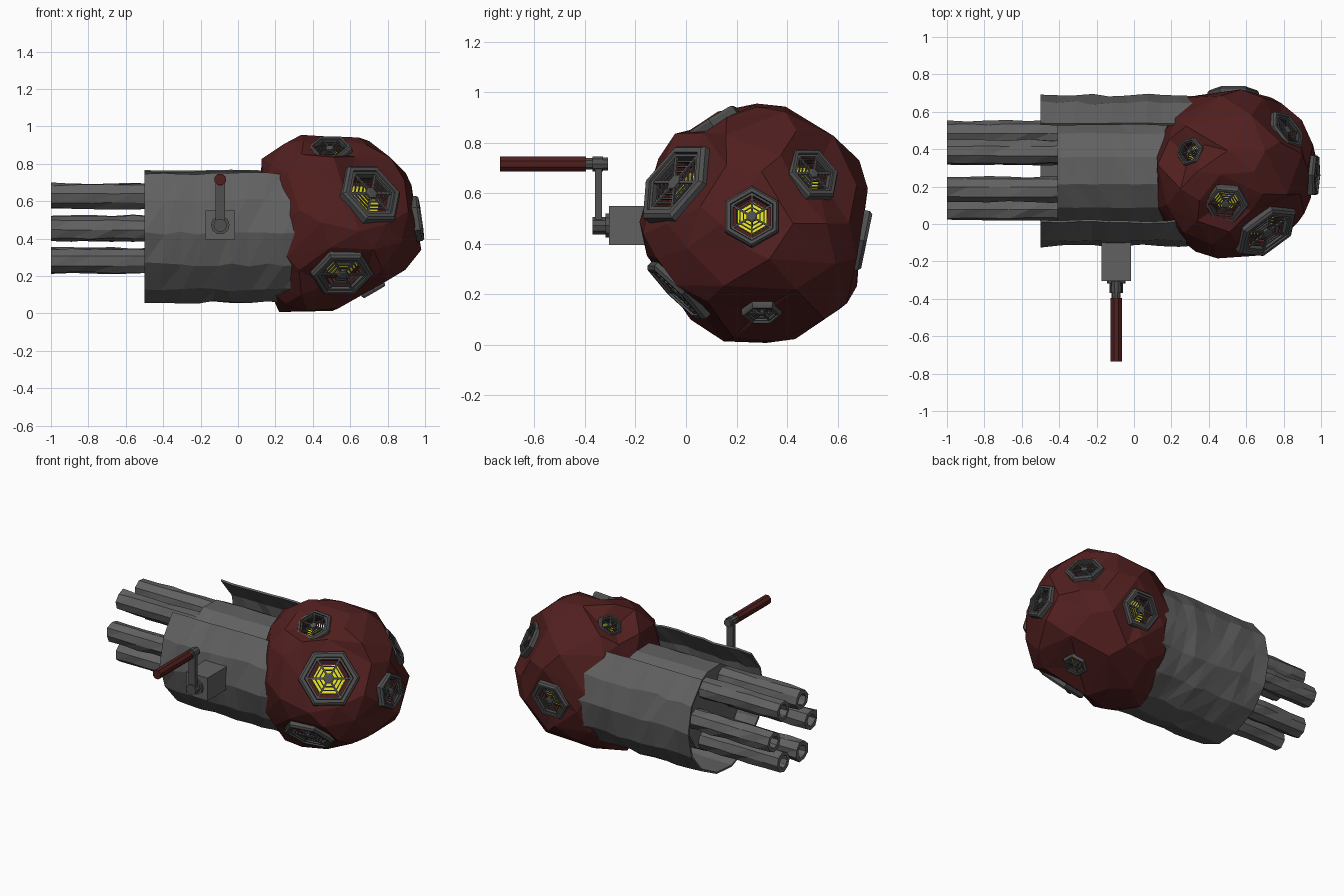
import bpy, bmesh, math, random
from mathutils import Vector, Matrix

if "Cube" in bpy.data.objects:
    bpy.data.objects.remove(bpy.data.objects["Cube"])

random.seed(4)


def material(name, rgb):
    m = bpy.data.materials.new(name)
    m.diffuse_color = (*rgb, 1)
    m.use_nodes = True
    m.node_tree.nodes["Principled BSDF"].inputs["Base Color"].default_value = m.diffuse_color
    return m


RED = material("dark red", (0.082, 0.0135, 0.0135))
GREY = material("metal grey", (0.120, 0.120, 0.120))
DARK = material("grille grey", (0.078, 0.081, 0.078))
YELLOW = material("glow yellow", (0.85, 0.82, 0.02))


def finish(name, bm, mats):
    bmesh.ops.recalc_face_normals(bm, faces=bm.faces)
    me = bpy.data.meshes.new(name)
    bm.to_mesh(me)
    bm.free()
    for m in mats:
        me.materials.append(m)
    ob = bpy.data.objects.new(name, me)
    bpy.context.collection.objects.link(ob)
    return ob


def frame(pos, axis):
    """Matrix whose local z points along axis."""
    return Matrix.Translation(pos) @ Vector(axis).to_track_quat('Z', 'Y').to_matrix().to_4x4()


def lathe(bm, profile, n, M, jitter=0.0, closed=False, mat=0):
    """Spin (height, radius) points round local z; closed makes a tube, else ends are capped."""
    rings = []
    for t, r in profile:
        ring = []
        for i in range(n):
            a = math.tau * i / n
            q = r + random.uniform(-jitter, jitter)
            ring.append(bm.verts.new(M @ Vector((q * math.cos(a), q * math.sin(a), t))))
        rings.append(ring)
    pairs = list(zip(rings, rings[1:]))
    if closed:
        pairs.append((rings[-1], rings[0]))
    faces = []
    for a, b in pairs:
        for i in range(n):
            j = (i + 1) % n
            if jitter:
                faces.append(bm.faces.new((a[i], a[j], b[j])))
                faces.append(bm.faces.new((a[i], b[j], b[i])))
            else:
                faces.append(bm.faces.new((a[i], a[j], b[j], b[i])))
    if not closed:
        faces += [bm.faces.new(rings[0]), bm.faces.new(rings[-1])]
    for f in faces:
        f.material_index = mat


def box(bm, lo, hi, M=Matrix()):
    lo, hi = Vector(lo), Vector(hi)
    S = Matrix.Diagonal((*(hi - lo), 1))
    bmesh.ops.create_cube(bm, size=1, matrix=M @ Matrix.Translation((lo + hi) / 2) @ S)


# Vents: centre of outer surface, facing direction, radius, turn in degrees
VENTS = [
    ((0.72, -0.055, 0.65), (0.50, -0.68, 0.50), 0.190, 0),
    ((0.49, 0.10, 0.895), (-0.05, -0.53, 0.85), 0.120, 0),
    ((0.29, 0.39, 0.875), (-0.55, 0.20, 0.80), 0.080, 0),
    ((0.56, -0.045, 0.20), (0.12, -0.70, -0.70), 0.170, 0),
    ((0.980, 0.26, 0.51), (0.97, -0.03, 0.14), 0.122, 30),
    ((0.83, 0.51, 0.685), (0.65, 0.50, 0.45), 0.122, 0),
    ((0.73, 0.30, 0.115), (0.50, 0.02, -0.86), 0.080, 0),
    ((0.53, 0.715, 0.41), (0.00, 0.97, -0.20), 0.138, 0),
]

# Faceted ball, blunt towards the barrels, flattened beneath each vent
bm = bmesh.new()
bmesh.ops.create_icosphere(bm, subdivisions=3, radius=1)
CUT = Vector((0.5, 0, -0.86)).normalized()
for v in bm.verts:
    d = v.co.copy()
    if -0.999 < d.x < 0:
        e = 2.5 + 3 * (abs(d.z) / math.hypot(d.y, d.z)) ** 4
        k = math.sqrt((1 - abs(d.x) ** e) / (1 - d.x ** 2))
        d.y *= k
        d.z *= k
    d *= 1.005 + random.uniform(-0.025, 0.025)
    p = Vector((0.535 + 0.435 * d.x, 0.28 + 0.455 * d.y, 0.48 + 0.477 * d.z))
    # slanted underside at the far end
    h = (p - Vector((0.73, 0, 0.115))).dot(CUT)
    if h > -0.02:
        p -= CUT * (h + 0.02)
    for c, n, r, turn in VENTS:
        n = Vector(n).normalized()
        off = p - Vector(c)
        h = off.dot(n)
        if abs(h) < 0.12 and (off - n * h).length < 1.15 * r:
            p -= n * (h + 0.034)
    p.x = max(p.x, 0.1)
    p.z = min(max(p.z, 0.0), 0.955)
    p.y = min(max(p.y, -0.18), 0.73)
    v.co = p
# pull out the prominent corners
for corner in ((0.22, 0.32, 0.0), (0.11, 0.33, 0.76), (0.98, 0.33, 0.34), (0.62, 0.62, 0.79),
               (0.43, -0.18, 0.48), (0.65, -0.17, 0.44), (0.50, 0.28, 0.955)):
    c = Vector(corner)
    min(bm.verts, key=lambda v: (v.co - c).length).co = c
ball = finish("ball_body", bm, [RED])
dec = ball.modifiers.new("fewer facets", 'DECIMATE')
dec.ratio = 0.5

# Recess behind every grille
bm = bmesh.new()
for c, n, R, turn in VENTS:
    lathe(bm, [(-0.03 - 0.35 * R, 0.70 * R), (0.06, 0.70 * R)], 6,
          frame(c, n) @ Matrix.Rotation(math.radians(turn), 4, 'Z'))
cutter = finish("recess_cutter", bm, [RED])
cutter.hide_render = True
cut = ball.modifiers.new("recesses", 'BOOLEAN')
cut.operation = 'DIFFERENCE'
cut.solver = 'EXACT'
cut.object = cutter
bpy.context.view_layer.update()
baked = bpy.data.meshes.new_from_object(ball.evaluated_get(bpy.context.evaluated_depsgraph_get()))
ball.modifiers.clear()
ball.data = baked
bpy.data.objects.remove(cutter)

# Hexagonal vents: frame, inner lip, web rings, spokes, hub, glow plate
for i, (c, n, R, turn) in enumerate(VENTS):
    bm = bmesh.new()
    M = frame(c, n) @ Matrix.Rotation(math.radians(turn), 4, 'Z')
    lathe(bm, [(-0.06, R), (-0.012, R), (0, 0.92 * R), (0, 0.80 * R), (-0.06, 0.76 * R)], 6, M, closed=True)
    lathe(bm, [(-0.04, 0.78 * R), (-0.008, 0.78 * R), (-0.008, 0.70 * R), (-0.04, 0.70 * R)], 6, M, closed=True)
    for k in (0.60, 0.47, 0.33):
        lathe(bm, [(-0.02, k * R), (-0.012, k * R), (-0.012, (k - 0.04) * R), (-0.02, (k - 0.04) * R)],
              6, M, closed=True)
    for s in range(6):
        box(bm, (0.1 * R, -0.03 * R, -0.02), (0.74 * R, 0.03 * R, -0.01),
            M @ Matrix.Rotation(math.tau * s / 6, 4, 'Z'))
    lathe(bm, [(-0.025, 0.19 * R), (-0.008, 0.19 * R), (-0.004, 0.13 * R)], 6, M)
    z = -0.03 - 0.35 * R
    lathe(bm, [(z - 0.002, 0.54 * R), (z + 0.005, 0.54 * R)], 6, M, mat=1)
    finish("vent_%d" % (i + 1), bm, [DARK, YELLOW])

# Open-topped sleeve, hammered sheet
CY, CZ = 0.285, 0.455
bm = bmesh.new()
NX, NA = 9, 11
grid = []
for i in range(NX + 1):
    x = -0.5 + 0.84 * i / NX
    row = []
    for j in range(NA + 1):
        a = math.radians(51 - 278 * j / NA) + random.uniform(-0.03, 0.03) * (0 < j < NA)
        r = 0.397 + random.uniform(-0.009, 0.009)
        dx = random.uniform(-0.02, 0.02) if 0 < i < NX else 0
        row.append(bm.verts.new((x + dx, CY + r * math.cos(a), CZ + r * math.sin(a))))
    grid.append(row)
for i in range(NX):
    for j in range(NA):
        a, b, c, d = grid[i][j], grid[i + 1][j], grid[i + 1][j + 1], grid[i][j + 1]
        bm.faces.new((a, b, c))
        bm.faces.new((a, c, d))
sleeve = finish("sleeve", bm, [GREY])
sol = sleeve.modifiers.new("sheet", 'SOLIDIFY')
sol.thickness = 0.012
sol.offset = 0

# Inner core
bm = bmesh.new()
lathe(bm, [(-0.41 + 0.1 * k, 0.28) for k in range(8)], 12,
      frame((0, CY, CZ), (1, 0, 0)) @ Matrix.Rotation(math.radians(15), 4, 'Z'), jitter=0.004)
finish("inner_core", bm, [GREY])

# Six hollow barrels in a ring
for b in range(6):
    a = math.tau * b / 6
    bm = bmesh.new()
    prof = [(-0.35, 0.068)] + [(-0.45 - 0.11 * k, 0.068) for k in range(5)]
    prof += [(-1.0, 0.068), (-1.0, 0.042), (-0.35, 0.042)]
    M = frame((0, CY + 0.2 * math.cos(a), CZ + 0.2 * math.sin(a)), (1, 0, 0))
    lathe(bm, prof, 8, M @ Matrix.Rotation(0.3 * b, 4, 'Z'), jitter=0.006, closed=True)
    finish("barrel_%d" % (b + 1), bm, [GREY])

# Crank gearbox
bm = bmesh.new()
box(bm, (-0.175, -0.305, 0.395), (-0.015, -0.07, 0.55))
finish("crank_box", bm, [GREY])

# Crank arm with hub and pivot
bm = bmesh.new()
X = -0.095
box(bm, (X - 0.025, -0.36, 0.45), (X + 0.025, -0.332, 0.735))
hub = frame((X, 0, 0.472), (0, -1, 0))
lathe(bm, [(0.29, 0.05), (0.318, 0.05), (0.318, 0.036), (0.37, 0.036)], 10, hub)
pivot = frame((X, 0, 0.716), (0, -1, 0))
lathe(bm, [(0.308, 0.027), (0.328, 0.027), (0.328, 0.032), (0.37, 0.032), (0.37, 0.024), (0.40, 0.024)], 10, pivot)
finish("crank_arm", bm, [DARK])

# Crank handle
bm = bmesh.new()
lathe(bm, [(0.395, 0.032), (0.735, 0.032)], 8, pivot @ Matrix.Rotation(math.pi / 8, 4, 'Z'))
finish("crank_handle", bm, [RED])
